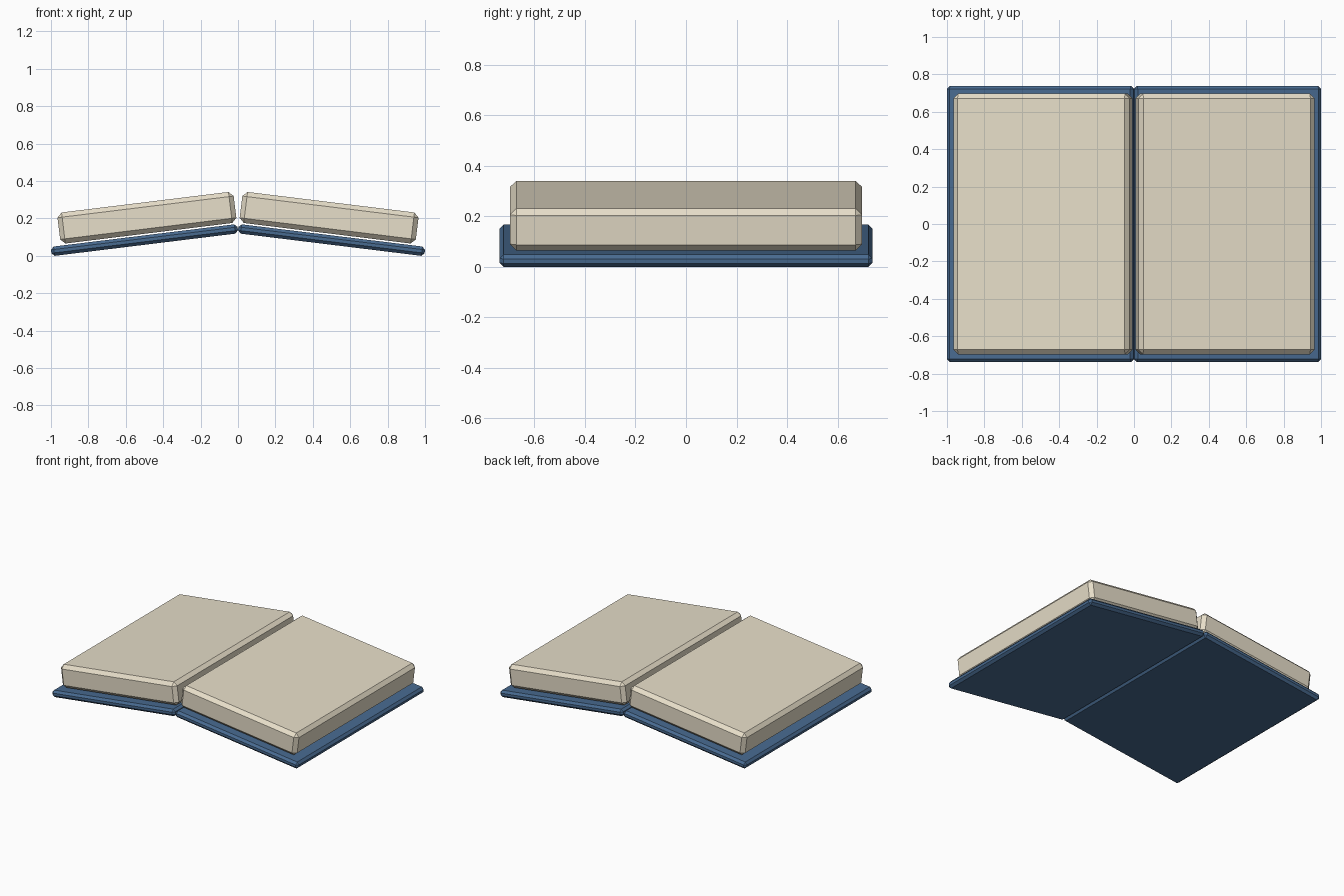
import bpy
import math

if "Cube" in bpy.data.objects:
    bpy.data.objects.remove(bpy.data.objects["Cube"])

TILT = math.radians(7)


def material(name, color):
    m = bpy.data.materials.new(name)
    m.diffuse_color = (*color, 1)
    m.use_nodes = True
    m.node_tree.nodes["Principled BSDF"].inputs["Base Color"].default_value = m.diffuse_color
    return m


cover_blue = material("cover blue", (0.065, 0.145, 0.28))
paper_cream = material("paper cream", (0.82, 0.75, 0.60))


def slab(name, side, center, size, bevel, mat):
    """Chamfered slab sloping down and away from the spine."""
    bpy.ops.mesh.primitive_cube_add(
        size=1, location=(side * center[0], 0, center[1]),
        rotation=(0, side * TILT, 0))
    ob = bpy.context.object
    ob.name = name
    ob.scale = size
    bpy.ops.object.transform_apply(location=False, rotation=False, scale=True)
    mod = ob.modifiers.new("chamfer", 'BEVEL')
    mod.width = bevel
    mod.segments = 1
    ob.data.materials.append(mat)


for side, label in ((-1, "left"), (1, "right")):
    # Thin cover board
    slab(label + "_cover", side, (0.5, 0.084), (1.005, 1.476, 0.05), 0.016, cover_blue)
    # Thick page block
    slab(label + "_pages", side, (0.487, 0.2035), (0.949, 1.394, 0.167), 0.025, paper_cream)
